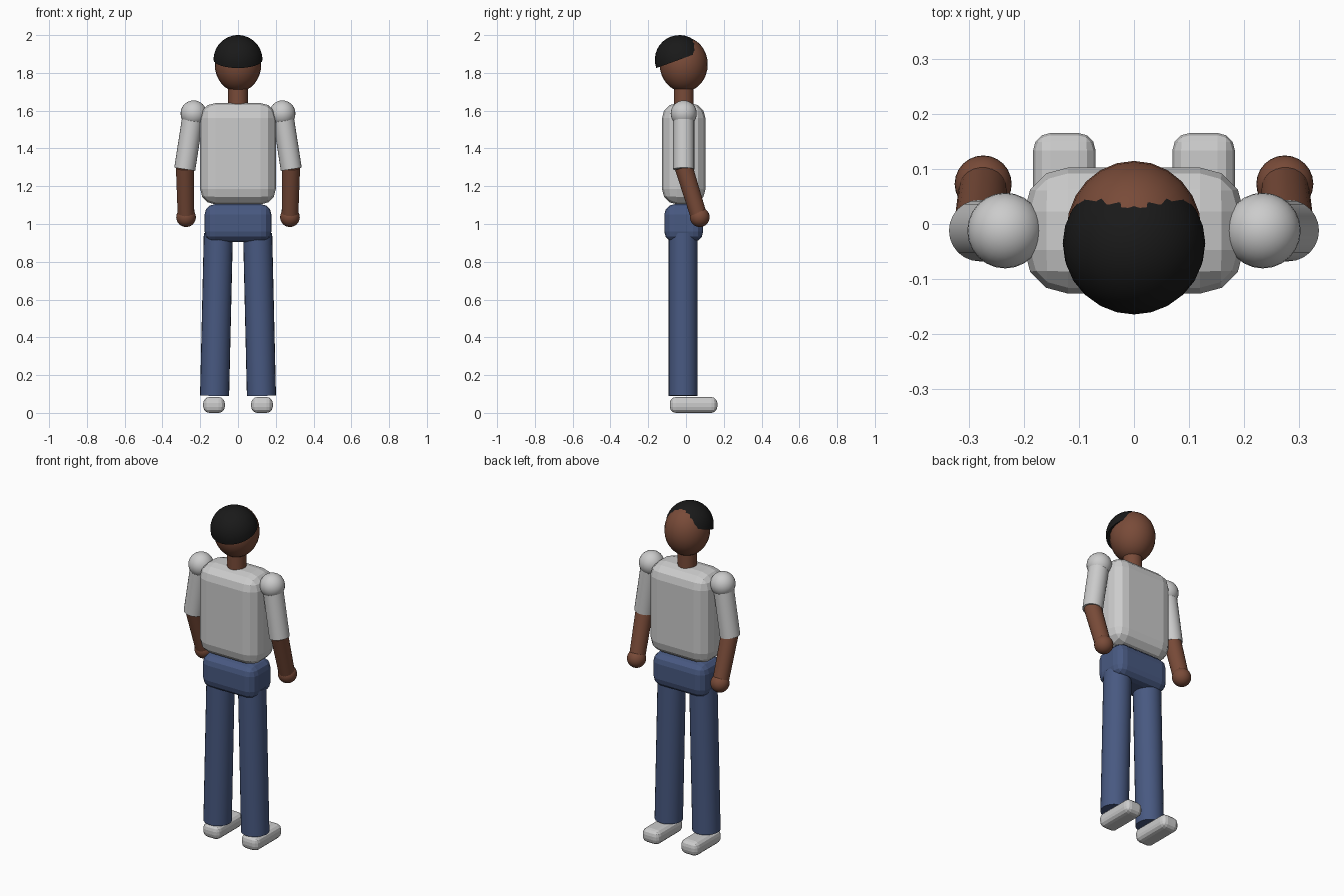
import bpy, bmesh
from math import radians
from mathutils import Vector, Matrix

if "Cube" in bpy.data.objects:
    bpy.data.objects.remove(bpy.data.objects["Cube"])

Y = -0.012  # body centre line


def material(name, rgb):
    m = bpy.data.materials.new(name)
    m.diffuse_color = (*rgb, 1)
    m.use_nodes = True
    m.node_tree.nodes["Principled BSDF"].inputs["Base Color"].default_value = m.diffuse_color
    return m


SKIN = material("skin", (0.19, 0.07, 0.04))
DENIM = material("denim", (0.065, 0.10, 0.22))
BLACK = material("black", (0.01, 0.01, 0.01))


def finish(name, bm, mat=None, smooth=True):
    bmesh.ops.recalc_face_normals(bm, faces=bm.faces)
    me = bpy.data.meshes.new(name)
    bm.to_mesh(me)
    bm.free()
    ob = bpy.data.objects.new(name, me)
    bpy.context.collection.objects.link(ob)
    if mat:
        me.materials.append(mat)
    if smooth:
        bpy.ops.object.select_all(action='DESELECT')
        ob.select_set(True)
        bpy.context.view_layer.objects.active = ob
        bpy.ops.object.shade_smooth_by_angle(angle=radians(35))
    return ob


def rounded_box(name, centre, size, radius, segments=3, mat=None):
    bm = bmesh.new()
    bmesh.ops.create_cube(bm, size=1)
    bmesh.ops.scale(bm, vec=size, verts=bm.verts)
    bmesh.ops.bevel(bm, geom=bm.edges[:], offset=radius, segments=segments,
                    profile=0.5, affect='EDGES')
    bmesh.ops.translate(bm, vec=centre, verts=bm.verts)
    return finish(name, bm, mat, smooth=False)


def ball(name, centre, radii, mat=None, segments=24, rings=16):
    bm = bmesh.new()
    bmesh.ops.create_uvsphere(bm, u_segments=segments, v_segments=rings, radius=1)
    bmesh.ops.scale(bm, vec=radii, verts=bm.verts)
    bmesh.ops.translate(bm, vec=centre, verts=bm.verts)
    return finish(name, bm, mat)


def limb(name, start, end, r_start, r_end, mat=None):
    a, b = Vector(start), Vector(end)
    d = b - a
    rot = Vector((0, 0, 1)).rotation_difference(d).to_matrix().to_4x4()
    bm = bmesh.new()
    bmesh.ops.create_cone(bm, cap_ends=True, segments=24, radius1=r_start,
                          radius2=r_end, depth=d.length,
                          matrix=Matrix.Translation((a + b) / 2) @ rot)
    return finish(name, bm, mat)


# torso, hips, neck and head
rounded_box("torso", (0, Y, 1.372), (0.40, 0.23, 0.536), 0.08)
rounded_box("hips", (0, Y, 1.005), (0.354, 0.206, 0.20), 0.055, mat=DENIM)
limb("neck", (0, Y, 1.60), (0, Y, 1.75), 0.052, 0.052, SKIN)
ball("head", (0, Y, 1.845), (0.123, 0.127, 0.145), SKIN)

# hair: half ball tilted down towards the back of the head
bm = bmesh.new()
bmesh.ops.create_uvsphere(bm, u_segments=24, v_segments=16, radius=0.13)
bmesh.ops.bisect_plane(bm, geom=bm.verts[:] + bm.edges[:] + bm.faces[:],
                       plane_co=(0, 0, 0), plane_no=(0, 0, 1), clear_inner=True)
bmesh.ops.holes_fill(bm, edges=[e for e in bm.edges if e.is_boundary], sides=0)
bmesh.ops.transform(bm, verts=bm.verts, matrix=Matrix.Translation((0, -0.035, 1.87))
                    @ Matrix.Rotation(radians(20), 4, 'X'))
finish("hair", bm, BLACK)

# arms and legs on both sides
for side, s in (("left", -1), ("right", 1)):
    ball(f"{side}_shoulder", (s * 0.235, Y, 1.585), (0.069, 0.069, 0.069))
    limb(f"{side}_sleeve", (s * 0.237, Y, 1.58), (s * 0.282, Y, 1.29), 0.056, 0.056)
    limb(f"{side}_forearm", (s * 0.281, Y, 1.30), (s * 0.275, 0.07, 1.035), 0.048, 0.044, SKIN)
    ball(f"{side}_hand", (s * 0.275, 0.073, 1.036), (0.052, 0.052, 0.052), SKIN)
    limb(f"{side}_leg", (s * 0.104, Y - 0.003, 0.95), (s * 0.124, Y - 0.003, 0.09),
         0.077, 0.077, DENIM)
    rounded_box(f"{side}_shoe", (s * 0.127, 0.04, 0.042), (0.114, 0.252, 0.084), 0.032)
